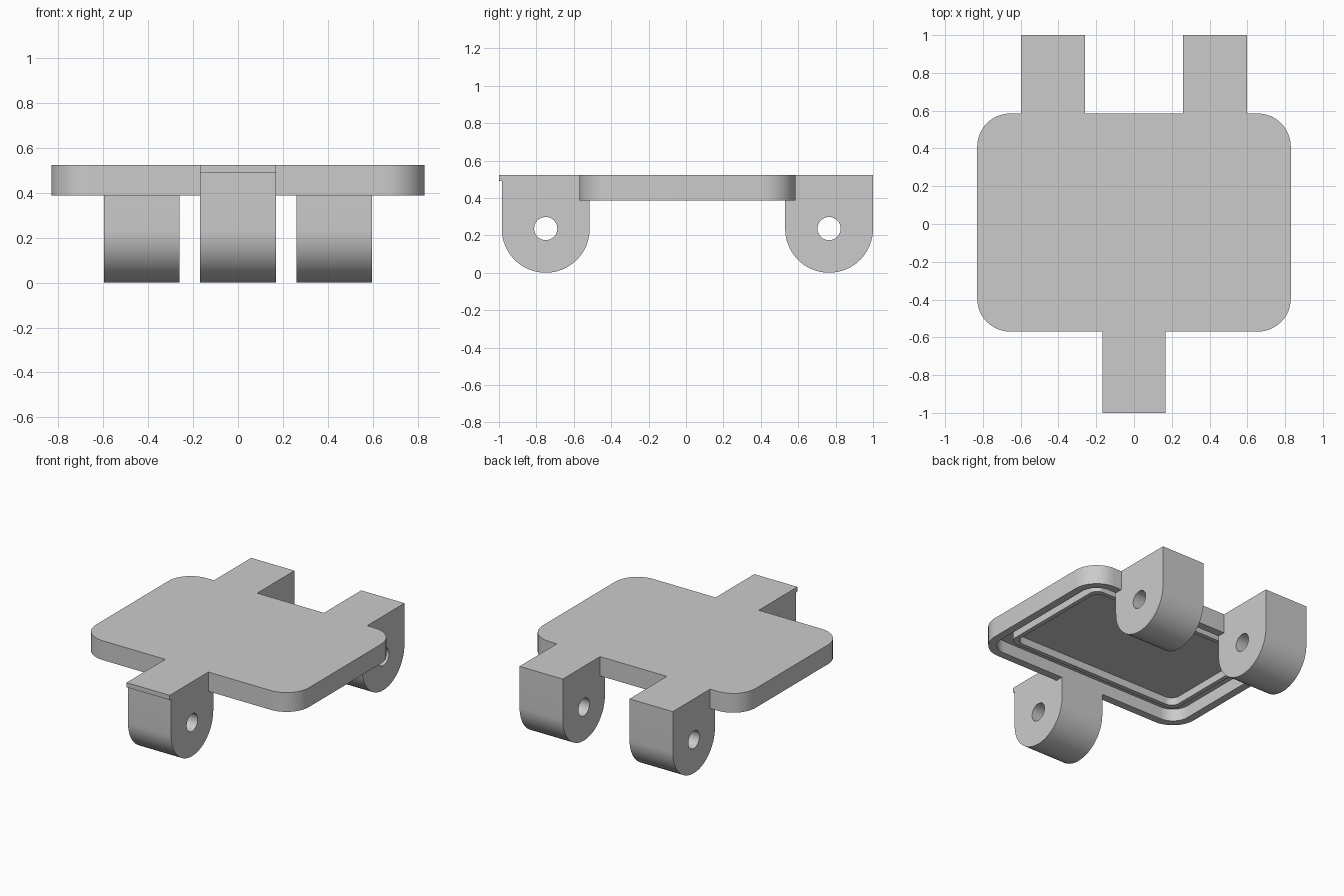
import bpy, bmesh
from math import sin, cos, pi

cube = bpy.data.objects.get("Cube")
if cube:
    bpy.data.objects.remove(cube, do_unlink=True)

TOP, UNDER, FLOOR, RIDGE = 0.523, 0.387, 0.473, 0.42
FRONT, BACK, HALF_X = -0.57, 0.585, 0.83

grey = bpy.data.materials.new("light grey")
grey.use_nodes = True
grey.diffuse_color = (0.6, 0.6, 0.6, 1)
grey.node_tree.nodes["Principled BSDF"].inputs["Base Color"].default_value = (0.6, 0.6, 0.6, 1)


def finish(bm, name):
    bmesh.ops.recalc_face_normals(bm, faces=bm.faces)
    mesh = bpy.data.meshes.new(name)
    bm.to_mesh(mesh)
    bm.free()
    mesh.materials.append(grey)
    obj = bpy.data.objects.new(name, mesh)
    bpy.context.collection.objects.link(obj)
    bpy.ops.object.select_all(action="DESELECT")
    obj.select_set(True)
    bpy.context.view_layer.objects.active = obj
    bpy.ops.object.shade_smooth_by_angle(angle=pi / 6)
    return obj


def arc(cx, cy, r, start, end, steps):
    angles = [start + (end - start) * i / steps for i in range(steps + 1)]
    return [(cx + r * cos(a), cy + r * sin(a)) for a in angles]


def rounded_outline(inset):
    """Rounded rectangle of the lid, moved inward by inset."""
    r = max(0.175 - inset, 0.06)
    hx, hy = HALF_X - inset - r, (BACK - FRONT) / 2 - inset - r
    mid = (FRONT + BACK) / 2
    points = []
    for i, (sx, sy) in enumerate([(1, 1), (-1, 1), (-1, -1), (1, -1)]):
        points += arc(sx * hx, mid + sy * hy, r, i * pi / 2, (i + 1) * pi / 2, 12)
    return points


def make_lid():
    # Top, outer wall, rim, groove, thin ridge and floor, in that order
    steps = [(0, TOP), (0, UNDER), (0.055, UNDER), (0.055, FLOOR),
             (0.145, FLOOR), (0.145, RIDGE), (0.175, RIDGE), (0.175, FLOOR)]
    bm = bmesh.new()
    rings = [[bm.verts.new((x, y, z)) for x, y in rounded_outline(d)] for d, z in steps]
    for a, b in zip(rings, rings[1:]):
        for i in range(len(a)):
            j = (i + 1) % len(a)
            bm.faces.new((a[i], a[j], b[j], b[i]))
    bm.faces.new(rings[0])
    bm.faces.new(rings[-1])
    return finish(bm, "lid")


def make_lug(name, x0, x1, outline, hole):
    """Side profile with a round hole, extruded along x."""
    bm = bmesh.new()
    edges = []
    for loop in (outline, hole):
        verts = [bm.verts.new((x0, y, z)) for y, z in loop]
        edges += [bm.edges.new((v, verts[(i + 1) % len(verts)])) for i, v in enumerate(verts)]
    bmesh.ops.triangle_fill(bm, edges=edges, use_beauty=True, normal=(-1, 0, 0))
    ext = bmesh.ops.extrude_face_region(bm, geom=bm.faces[:], use_keep_orig=True)
    moved = [v for v in ext["geom"] if isinstance(v, bmesh.types.BMVert)]
    bmesh.ops.translate(bm, verts=moved, vec=(x1 - x0, 0, 0))
    return finish(bm, name)


def lug_profile(centre, side, edge, lip):
    """Round-bottomed tab; side is -1 at the front and 1 at the back."""
    r = 0.235
    outer, inner = centre + side * r, centre - side * r
    points = [(centre + side * (y - centre), z) for y, z in arc(centre, r, r, pi, 2 * pi, 32)]
    if lip:
        points += [(outer, TOP - 0.033), (side, TOP - 0.033), (side, TOP)]
    else:
        points.append((outer, TOP))
    points += [(edge, TOP), (edge, UNDER), (inner, UNDER)]
    hole = arc(centre, 0.236, 0.062, 0, 2 * pi, 32)[:-1]
    return points, hole


make_lid()

# Single front lug with a small lip along its top edge
make_lug("front_lug", -0.168, 0.168, *lug_profile(-0.75, -1, FRONT, True))

# Pair of hinge lugs at the back
back = lug_profile(0.765, 1, BACK, False)
make_lug("back_lug_left", 0.26, 0.597, *back)
make_lug("back_lug_right", -0.597, -0.26, *back)
